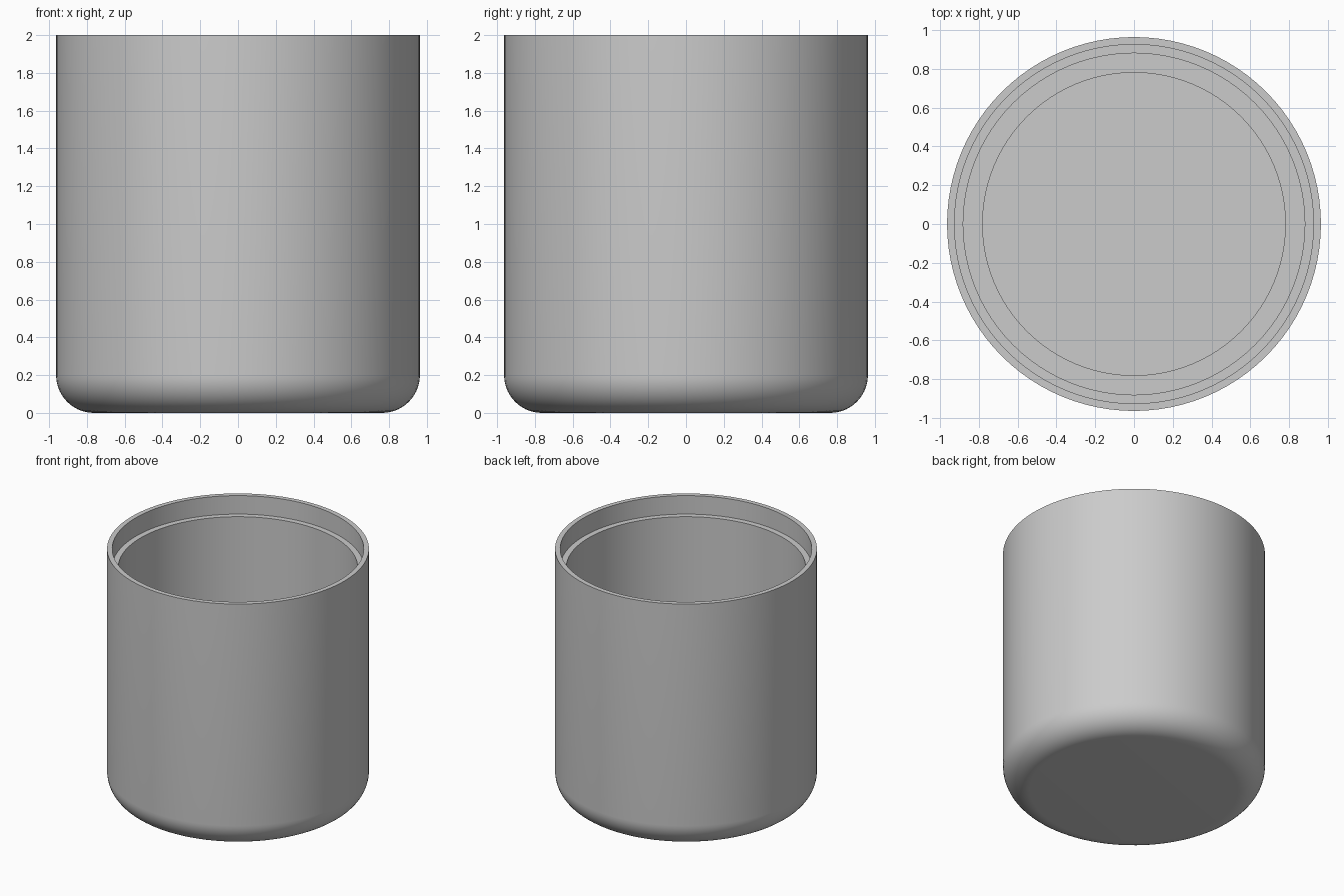
import bpy, bmesh, math

old = bpy.data.objects.get("Cube")
if old:
    bpy.data.objects.remove(old, do_unlink=True)

# Single plain grey material
grey = bpy.data.materials.new("light_grey")
grey.use_nodes = True
colour = (0.6, 0.6, 0.6, 1.0)
grey.diffuse_color = colour
grey.node_tree.nodes["Principled BSDF"].inputs["Base Color"].default_value = colour

SEGMENTS = 96
OUTER, HEIGHT, FILLET = 0.963, 2.0, 0.2
RIM, LEDGE_Z = 0.925, 1.85
WALL, STEP_Z = 0.88, 0.2
FLOOR, FLOOR_Z = 0.78, 0.08


def lathe(name, profile):
    """Revolve an (r, z) profile that starts and ends on the axis."""
    bm = bmesh.new()
    verts = [bm.verts.new((r, 0, z)) for r, z in profile]
    edges = [bm.edges.new(pair) for pair in zip(verts, verts[1:])]
    bmesh.ops.spin(bm, geom=verts + edges, cent=(0, 0, 0), axis=(0, 0, 1),
                   angle=math.tau, steps=SEGMENTS, use_merge=True)
    bmesh.ops.remove_doubles(bm, verts=bm.verts, dist=1e-5)
    bmesh.ops.recalc_face_normals(bm, faces=bm.faces)
    mesh = bpy.data.meshes.new(name)
    bm.to_mesh(mesh)
    bm.free()
    mesh.materials.append(grey)
    obj = bpy.data.objects.new(name, mesh)
    bpy.context.collection.objects.link(obj)
    bpy.ops.object.select_all(action="DESELECT")
    obj.select_set(True)
    bpy.context.view_layer.objects.active = obj
    bpy.ops.object.shade_smooth_by_angle(angle=math.radians(30))
    return obj


# Rounded outer bottom edge
steps = 14
fillet = [(OUTER - FILLET + FILLET * math.sin(a), FILLET - FILLET * math.cos(a))
          for a in (math.pi / 2 * i / steps for i in range(steps + 1))]

# Cup: underside, outer wall, rim, lid ledge, inner wall, stepped floor
profile = [(0, 0)] + fillet + [
    (OUTER, HEIGHT), (RIM, HEIGHT),
    (RIM, LEDGE_Z), (WALL, LEDGE_Z),
    (WALL, STEP_Z), (FLOOR, STEP_Z),
    (FLOOR, FLOOR_Z), (0, FLOOR_Z),
]
lathe("cup_body", profile)
